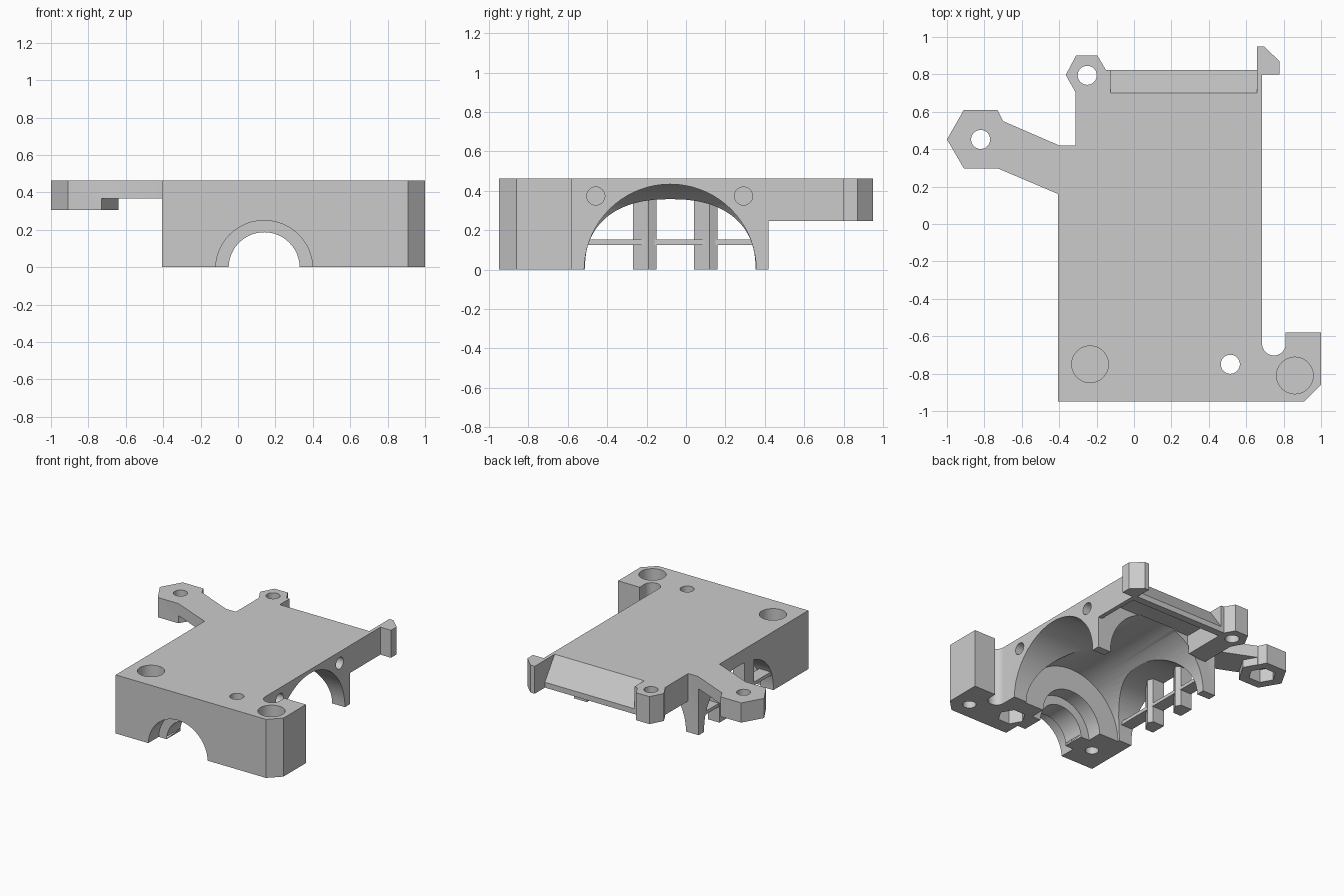
import bpy
import bmesh
from math import cos, sin, pi, radians, copysign

cube = bpy.data.objects.get("Cube")
if cube:
    bpy.data.objects.remove(cube, do_unlink=True)

grey = bpy.data.materials.new("plain_grey")
grey.use_nodes = True
colour = (0.6, 0.6, 0.6, 1)
grey.diffuse_color = colour
grey.node_tree.nodes["Principled BSDF"].inputs["Base Color"].default_value = colour

TOP = 0.463


def circle(u, v, r, n=48, start=0.0, sweep=2 * pi):
    return [(u + r * cos(start + sweep * i / n), v + r * sin(start + sweep * i / n))
            for i in range(n)]


def flat_arch(u, ru, rv, power, n=48):
    """Arch with a slightly flattened crown, running below the floor."""
    pts = []
    for i in range(n + 1):
        c, s = cos(pi * i / n), max(sin(pi * i / n), 0)
        pts.append((u + ru * copysign(abs(c) ** (2 / power), c), rv * s ** (2 / power)))
    return pts + [(u - ru, -0.1), (u + ru, -0.1)]


def rect(u0, u1, v0, v1):
    return [(u0, v0), (u1, v0), (u1, v1), (u0, v1)]


def prism(name, pts, a, b, axis="z"):
    """Extrude a 2D profile from a to b along the axis."""
    place = {"z": lambda u, v, w: (u, v, w),
             "x": lambda u, v, w: (w, u, v),
             "y": lambda u, v, w: (u, w, v)}[axis]
    bm = bmesh.new()
    low = [bm.verts.new(place(u, v, a)) for u, v in pts]
    high = [bm.verts.new(place(u, v, b)) for u, v in pts]
    bm.faces.new(low)
    bm.faces.new(high)
    for i in range(len(pts)):
        j = (i + 1) % len(pts)
        bm.faces.new((low[i], low[j], high[j], high[i]))
    bmesh.ops.recalc_face_normals(bm, faces=bm.faces)
    mesh = bpy.data.meshes.new(name)
    bm.to_mesh(mesh)
    bm.free()
    mesh.materials.append(grey)
    obj = bpy.data.objects.new(name, mesh)
    bpy.context.collection.objects.link(obj)
    return obj


# Outline of the whole plate, seen from above
slot = circle(0.748, -0.64, 0.063, 24, 0, -pi) + [(0.685, -0.64)]
outline = [(-0.405, -0.95), (0.91, -0.95), (1, -0.86), (1, -0.58), (0.811, -0.58)]
outline += slot
outline += [(0.685, 0.80), (0.778, 0.80), (0.778, 0.87), (0.695, 0.95), (0.658, 0.95),
            (0.658, 0.823), (-0.15, 0.823), (-0.195, 0.90), (-0.31, 0.90), (-0.365, 0.797),
            (-0.313, 0.705), (-0.313, 0.42), (-0.40, 0.42), (-0.70, 0.55),
            (-0.73, 0.61), (-0.91, 0.61), (-1, 0.452), (-0.91, 0.298), (-0.73, 0.298),
            (-0.405, 0.16)]
body = prism("carriage_body", outline, 0, TOP)


def cut(pts, a, b, axis="z"):
    cutter = prism("cutter", pts, a, b, axis)
    cutter.hide_render = True
    mod = body.modifiers.new("cut", "BOOLEAN")
    mod.operation = "DIFFERENCE"
    mod.solver = "EXACT"
    mod.object = cutter
    bpy.context.view_layer.update()
    graph = bpy.context.evaluated_depsgraph_get()
    mesh = bpy.data.meshes.new_from_object(body.evaluated_get(graph))
    body.modifiers.clear()
    body.data = mesh
    bpy.data.objects.remove(cutter, do_unlink=True)


# Space under the rear plate and the side arm
cut(rect(-0.5, 1.1, 0.42, 1.1), -0.1, 0.246)
cut(rect(-1.1, -0.405, 0, 0.8), -0.1, 0.307)
cut([(-0.405, 0), (-0.405, 0.7), (-0.73, 0.7), (-0.73, 0.61), (-0.64, 0.452),
     (-0.73, 0.298), (-0.73, 0)], 0.2, 0.368)

# Crossing arched cavities
cut(circle(0.14, 0, 0.434, 72), -0.53, 0.43, "y")
cut(circle(-0.08, -0.004, 0.437, 72), 0.14, 0.75, "x")
cut(flat_arch(-0.08, 0.433, 0.357, 2.35), -0.5, 0.2, "x")

# Front bore with an inner web
cut(circle(0.14, -0.003, 0.19), -1.0, -0.4, "y")
cut(circle(0.14, -0.01, 0.26), -1.0, -0.82, "y")
cut(circle(0.14, -0.01, 0.265), -0.65, -0.5, "y")

# Rear duct: sloped outside, hollow underneath
cut([(0.686, 0.483), (0.827, 0.283), (0.9, 0.283), (0.9, 0.55), (0.686, 0.55)],
    -0.125, 0.658, "x")
cut([(0.42, 0.2), (0.42, 0.40), (0.66, 0.40), (0.765, 0.246), (0.765, 0.2)],
    -0.15, 0.65, "x")

# Screw recesses from the top with small pilot holes below
for x, y in ((-0.235, -0.75), (0.86, -0.81)):
    cut(circle(x, y, 0.098), 0.28, 0.6)
    cut(circle(x, y, 0.048, 32), -0.1, 0.27)

# Through holes
for x, y in ((0.515, -0.75), (-0.82, 0.452), (-0.25, 0.795)):
    cut(circle(x, y, 0.051, 32), -0.1, 0.6)

# Hexagonal nut pockets
cut(circle(0.515, -0.75, 0.1, 6), -0.1, 0.17)
cut(circle(-0.82, 0.452, 0.1, 6), 0.2, 0.41)

# Sideways screw holes, blind
for y in (-0.458, 0.292):
    cut(circle(y, 0.373, 0.046, 32), 0.50, 0.8, "x")

# Ridged posts and tie bar across the side opening
parts = [body]
for side, y in (("front", -0.19), ("rear", 0.12)):
    parts.append(prism(side + "_post", [(-0.405, y - 0.08), (-0.335, y - 0.08),
                                        (-0.285, y), (-0.305, y + 0.04),
                                        (-0.405, y + 0.04)], 0, 0.38))
parts.append(prism("tie_bar", rect(-0.40, -0.30, -0.50, 0.345), 0.125, 0.152))

bpy.ops.object.select_all(action="DESELECT")
for part in parts:
    part.select_set(True)
bpy.context.view_layer.objects.active = body
bpy.ops.object.shade_smooth_by_angle(angle=radians(25))
